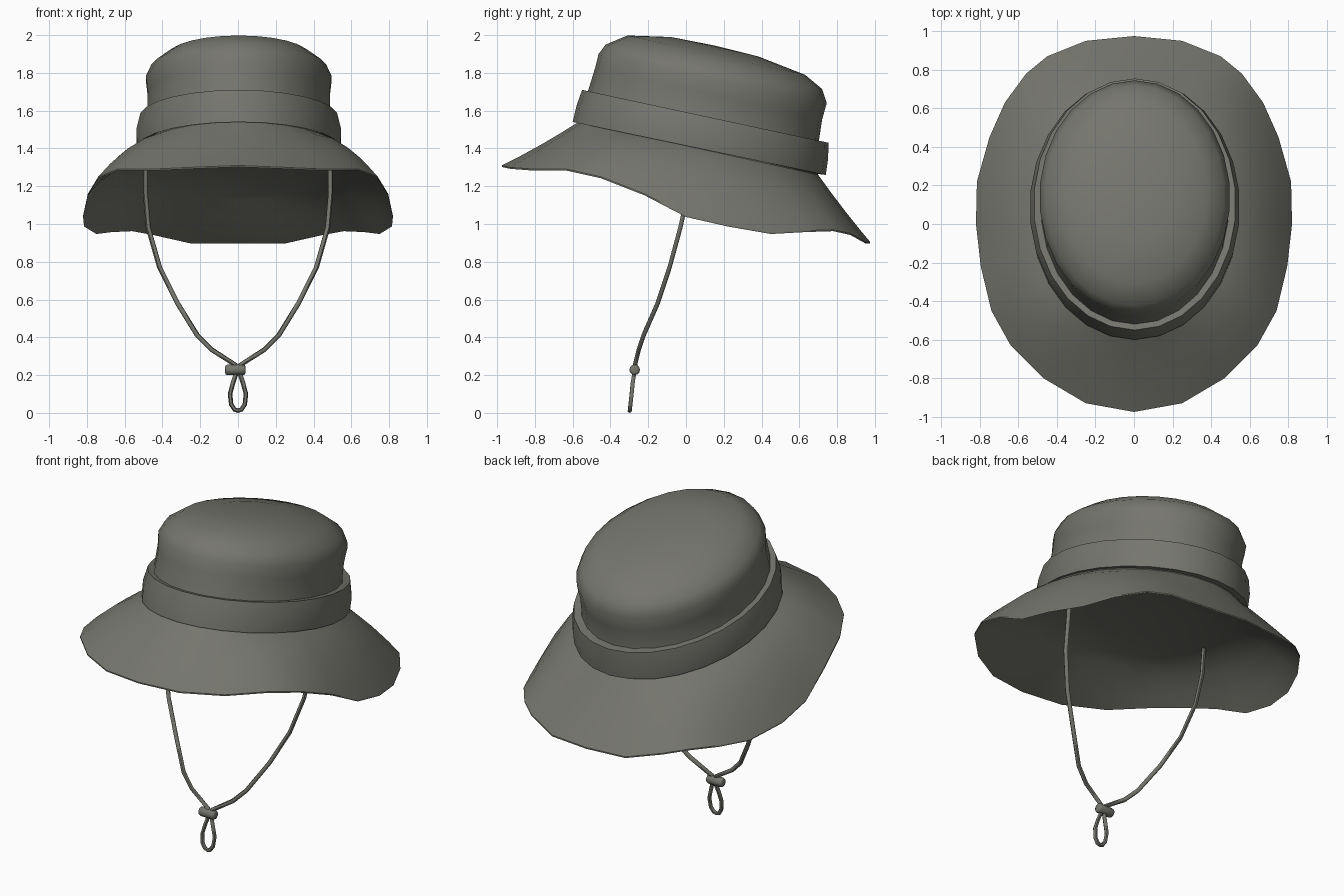
import bpy, bmesh, math
from mathutils import Vector

if "Cube" in bpy.data.objects:
    bpy.data.objects.remove(bpy.data.objects["Cube"])

mat = bpy.data.materials.new("olive_grey_cloth")
mat.diffuse_color = (0.18, 0.18, 0.157, 1)
mat.use_nodes = True
mat.node_tree.nodes["Principled BSDF"].inputs["Base Color"].default_value = mat.diffuse_color

N = 26  # sides of the hat


def finish(ob, angle=40):
    """Apply modifiers / curve bevels, colour and smooth shade."""
    bpy.ops.object.select_all(action='DESELECT')
    ob.select_set(True)
    bpy.context.view_layer.objects.active = ob
    bpy.ops.object.convert(target='MESH')
    ob = bpy.context.object
    ob.data.materials.clear()
    ob.data.materials.append(mat)
    bpy.ops.object.shade_smooth_by_angle(angle=math.radians(angle))
    return ob


def ring(fy, fz, by, bz, hw, cx=.004):
    """Tilted oval through a front point, a back point and a half width."""
    pts = []
    for i in range(N):
        a = 2 * math.pi * i / N
        t = (1 - math.cos(a)) / 2
        pts.append(Vector((cx + hw * math.sin(a), fy + (by - fy) * t, fz + (bz - fz) * t)))
    return pts


def loft(name, rings, tip=None, angle=40):
    bm = bmesh.new()
    vs = [[bm.verts.new(p) for p in r] for r in rings]
    for lo, hi in zip(vs, vs[1:]):
        for j in range(N):
            k = (j + 1) % N
            bm.faces.new((lo[j], lo[k], hi[k], hi[j]))
    if tip:
        c = bm.verts.new(tip)
        for j in range(N):
            bm.faces.new((vs[-1][j], vs[-1][(j + 1) % N], c))
    me = bpy.data.meshes.new(name)
    bm.to_mesh(me)
    bm.free()
    ob = bpy.data.objects.new(name, me)
    bpy.context.collection.objects.link(ob)
    return finish(ob, angle)


# brim: wavy outer edge, right half listed front to back, then mirrored
half = [(0, -.975, 1.31), (.25, -.93, 1.30), (.47, -.80, 1.29), (.64, -.63, 1.29),
        (.74, -.45, 1.25), (.795, -.22, 1.16), (.82, 0, 1.045), (.815, .22, .995),
        (.75, .45, .955), (.67, .63, .965), (.56, .78, .97), (.45, .87, .95),
        (.25, .95, .905), (0, .975, .905)]
edge = [Vector(p) for p in half + [(-x, y, z) for x, y, z in half[-2:0:-1]]]
join = ring(-.57, 1.54, .70, 1.26, .52)


def brim_ring(inner, t, bulge, drop=0):
    r = []
    for i in range(N):
        p = edge[i].lerp(inner[i], t)
        s = math.sin(2 * math.pi * i / N) ** 2
        p.z += 4 * t * (1 - t) * (bulge * s - .008) - drop
        r.append(p)
    return r


brim_top = [brim_ring(join, t, .065) for t in (0, .2, .5, .78, 1)]
loft("brim", brim_top)

# lining: underside of the brim, running on into a shallow ceiling
inner = ring(-.52, 1.435, .64, 1.195, .49, 0)
lining = [brim_ring(inner, t, .065, d) for t, d in ((1, 0), (.78, 0), (.5, 0), (.2, .008), (0, .008))]
ceiling = [ring(-.27, 1.41, .40, 1.275, .28, 0)] + lining + [brim_top[0]]
bottom = loft("brim_lining", ceiling[::-1], tip=(0, .065, 1.355), angle=60)
bottom.data.flip_normals()

# crown: side wall, rounded shoulder and domed top
loft("crown", [join,
               ring(-.52, 1.70, .705, 1.45, .487),
               ring(-.48, 1.83, .72, 1.55, .485),
               ring(-.463, 1.90, .745, 1.64, .495),
               ring(-.425, 1.95, .72, 1.715, .465),
               ring(-.31, 1.998, .63, 1.79, .375),
               ring(-.08, 1.99, .38, 1.888, .19)],
     tip=(0, .15, 1.945))

# hat band: bulging strip whose edges turn in to the crown
loft("hat_band", [ring(-.565, 1.545, .70, 1.265, .52),
                  ring(-.60, 1.54, .74, 1.26, .542),
                  ring(-.58, 1.625, .752, 1.345, .546),
                  ring(-.55, 1.71, .755, 1.43, .525),
                  ring(-.515, 1.70, .705, 1.435, .486)])


def tube(name, pts, radius):
    cu = bpy.data.curves.new(name, 'CURVE')
    cu.dimensions = '3D'
    cu.bevel_depth = radius
    cu.bevel_resolution = 1
    cu.use_fill_caps = True
    sp = cu.splines.new('POLY')
    sp.points.add(len(pts) - 1)
    for q, p in zip(sp.points, pts):
        q.co = (*p, 1)
    ob = bpy.data.objects.new(name, cu)
    bpy.context.collection.objects.link(ob)
    return finish(ob, 60)


# chin cords
cord = [(.49, .025, 1.32), (.49, .01, 1.16), (.475, -.03, .98), (.415, -.087, .77),
        (.32, -.15, .58), (.215, -.225, .41), (.14, -.25, .335), (.015, -.27, .255),
        (.008, -.272, .22)]
for side, name in ((1, "right_cord"), (-1, "left_cord")):
    tube(name, [(side * x, y, z) for x, y, z in cord], .013)

# hanging loop below the toggle
lp = [(.006, -.272, .22), (.026, -.282, .16), (.042, -.288, .10), (.036, -.294, .045),
      (.018, -.297, .018)]
tube("cord_loop", lp + [(0, -.298, .012)] + [(-x, y, z) for x, y, z in lp[::-1]], .012)

# toggle: short bar with rounded ends
bpy.ops.mesh.primitive_cylinder_add(vertices=12, radius=.028, depth=.108,
                                    location=(-.014, -.272, .228),
                                    rotation=(0, math.pi / 2, 0))
tog = bpy.context.object
tog.name = "toggle"
bv = tog.modifiers.new("round", 'BEVEL')
bv.width = .012
bv.segments = 2
finish(tog, 50)
